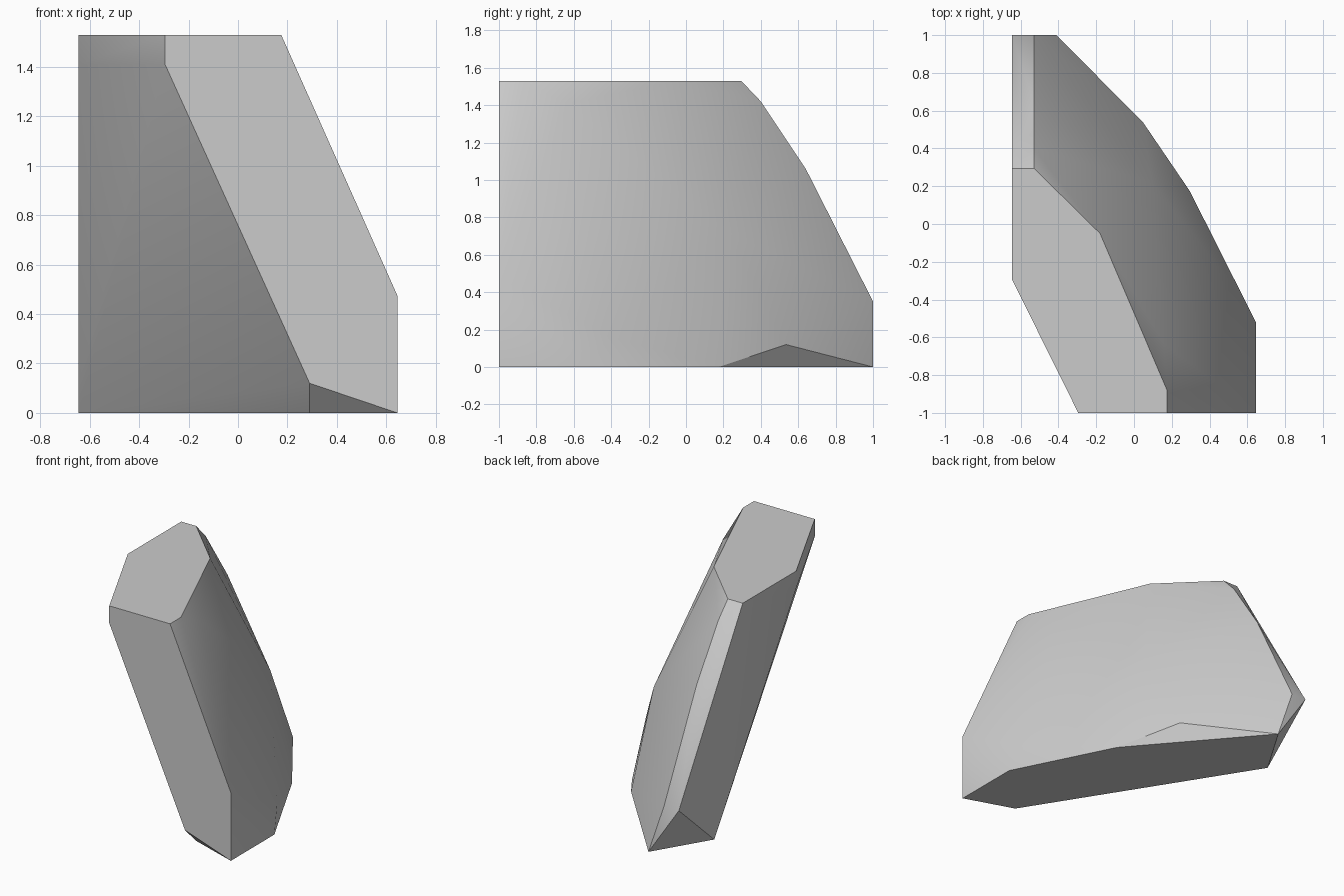
import bpy
import bmesh
import math

default_cube = bpy.data.objects.get("Cube")
if default_cube:
    bpy.data.objects.remove(default_cube, do_unlink=True)

# Main levels of the chipped slab
TOP, FRONT, BACK = 1.53, -1.0, 1.0
SIDE = 0.645
CHAMFER = 0.12


def make_material(name, colour):
    material = bpy.data.materials.new(name)
    material.use_nodes = True
    material.diffuse_color = colour
    shader = next(n for n in material.node_tree.nodes if n.type == "BSDF_PRINCIPLED")
    shader.inputs["Base Color"].default_value = colour
    return material


def make_hull(name, points, material):
    """Wrap the corner points in a closed faceted stone surface."""
    bm = bmesh.new()
    for point in points:
        bm.verts.new(point)
    result = bmesh.ops.convex_hull(bm, input=bm.verts[:])
    spare = {g for g in result["geom_interior"] + result["geom_unused"]
             if isinstance(g, bmesh.types.BMVert)}
    bmesh.ops.delete(bm, geom=list(spare), context="VERTS")
    # Merge the triangles of the flat cut sides
    bmesh.ops.dissolve_limit(bm, angle_limit=math.radians(1.5),
                             verts=bm.verts[:], edges=bm.edges[:])
    bmesh.ops.recalc_face_normals(bm, faces=bm.faces[:])
    mesh = bpy.data.meshes.new(name)
    bm.to_mesh(mesh)
    bm.free()
    mesh.materials.append(material)
    obj = bpy.data.objects.new(name, mesh)
    bpy.context.collection.objects.link(obj)
    return obj


# Flat top outline
top_outline = [(-SIDE, 0.295), (-SIDE, -0.295), (-0.295, FRONT),
               (0.175, FRONT), (0.175, FRONT + CHAMFER), (-0.18, -0.05)]
points = [(x, y, TOP) for x, y in top_outline]

# Flat base outline
base_outline = [(SIDE, FRONT), (SIDE, -0.52), (0.295, 0.175),
                (-0.41, BACK), (-SIDE, 0.61), (0.29, FRONT + CHAMFER)]
points += [(x, y, 0) for x, y in base_outline]

# Narrow sloping back: curved outer edge, straight inner edge
back_profile = [(0.295, TOP), (0.4, 1.42), (0.64, 1.06), (BACK, 0.35)]
points += [(-0.53, y, z) for y, z in back_profile]
points.append((-SIDE, BACK, 0.35))

# Chamfered corners of the inner side
for z, x, y in ((TOP - CHAMFER, -0.295, -0.295), (CHAMFER, 0.29, 0.53)):
    points += [(x, FRONT, z), (-SIDE, y, z)]

# Bulging outer side
points += [(SIDE, FRONT, 0.475), (0.05, 0.535, CHAMFER),
           (0.095, 0.22, 0.72), (0.157, -0.634, TOP - CHAMFER),
           (0.59, -0.41, 0.16)]

stone_grey = make_material("stone grey", (0.6, 0.6, 0.6, 1))
slab = make_hull("stone_slab", points, stone_grey)

# Soft rounded sides with crisp cut edges
bpy.ops.object.select_all(action="DESELECT")
slab.select_set(True)
bpy.context.view_layer.objects.active = slab
bpy.ops.object.shade_smooth_by_angle(angle=math.radians(30))
